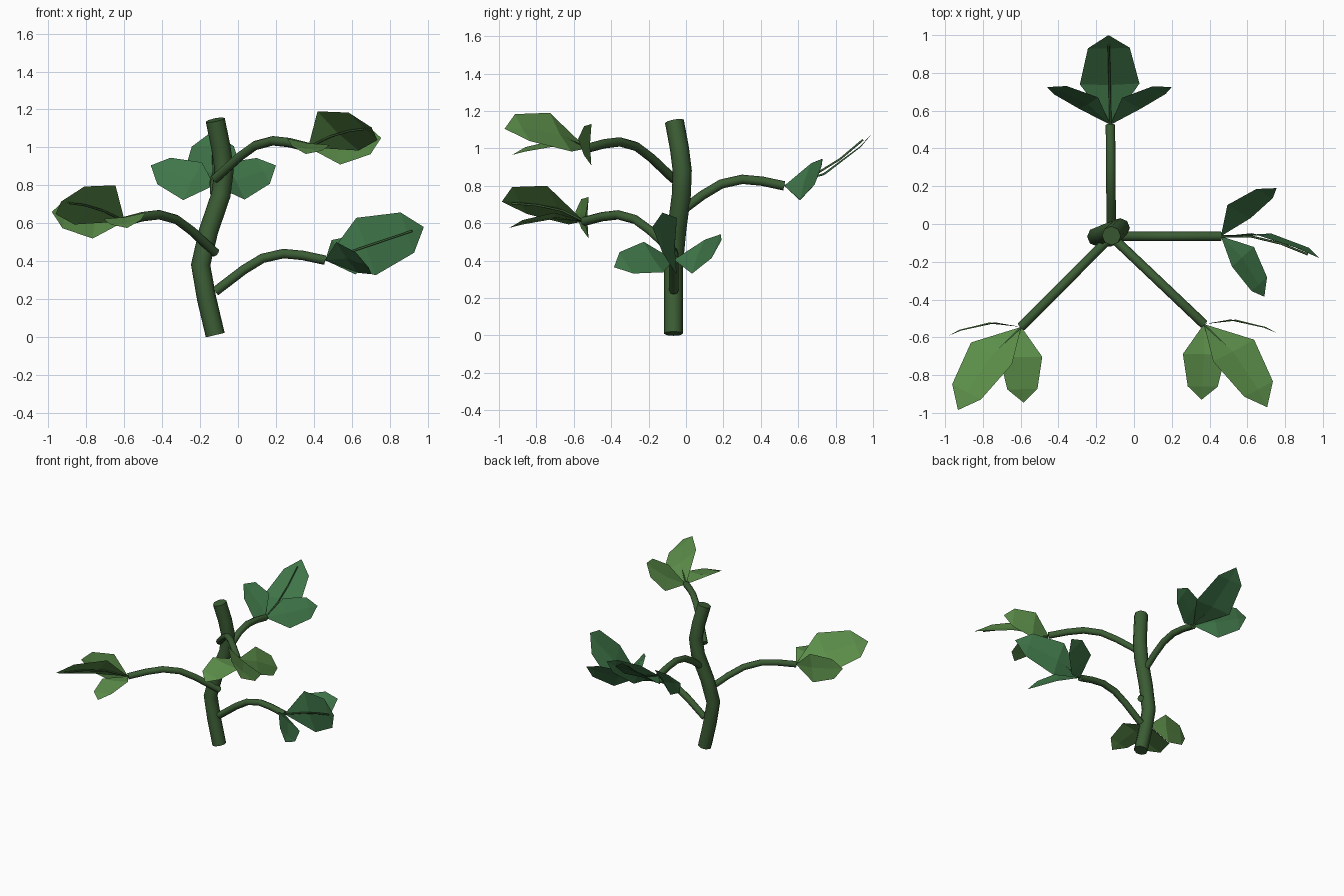
import bpy
from mathutils import Vector as V

if "Cube" in bpy.data.objects:
    bpy.data.objects.remove(bpy.data.objects["Cube"])


def material(name, r, g, b):
    m = bpy.data.materials.new(name)
    m.diffuse_color = (r, g, b, 1)
    m.use_nodes = True
    m.node_tree.nodes["Principled BSDF"].inputs["Base Color"].default_value = m.diffuse_color
    return m


BARK = material("stem_green", 0.045, 0.11, 0.035)
DARK = material("dark_leaf", 0.05, 0.18, 0.065)
LIGHT = material("light_leaf", 0.11, 0.28, 0.07)


def tube(name, points, radius, mat, res=2):
    """Capped faceted tube along a path, turned into a mesh."""
    cu = bpy.data.curves.new(name, 'CURVE')
    cu.dimensions = '3D'
    cu.bevel_depth = radius
    cu.bevel_resolution = res
    cu.use_fill_caps = True
    sp = cu.splines.new('POLY')
    sp.points.add(len(points) - 1)
    for p, co in zip(sp.points, points):
        p.co = (*co, 1)
    tmp = bpy.data.objects.new(name, cu)
    bpy.context.collection.objects.link(tmp)
    dg = bpy.context.evaluated_depsgraph_get()
    me = bpy.data.meshes.new_from_object(tmp.evaluated_get(dg))
    bpy.data.objects.remove(tmp)
    me.materials.clear()
    me.materials.append(mat)
    ob = bpy.data.objects.new(name, me)
    bpy.context.collection.objects.link(ob)
    return ob


def lobe(name, base, d, side, mat, rib):
    """Pointed leaf lobe: d runs base to tip, side gives the width direction."""
    d, side = V(d), V(side)
    n = d.cross(side).normalized()
    p = n.cross(d).normalized()
    size = d.length

    def at(s, w, b):
        return base + d * s + p * (w * size) + n * (b * size)

    verts = [at(0, 0, 0), at(.39, 0, .09), at(.82, 0, .05), at(1, 0, 0),
             at(.39, .285, .11), at(.82, .2, .06),
             at(.39, -.285, .11), at(.82, -.2, .06)]
    faces = [(0, 4, 1), (1, 4, 5, 2), (2, 5, 3),
             (0, 1, 6), (1, 2, 7, 6), (2, 3, 7)]
    me = bpy.data.meshes.new(name)
    me.from_pydata(verts, [], faces)
    me.materials.append(mat)
    bpy.context.collection.objects.link(bpy.data.objects.new(name, me))
    if rib:
        path = [at(0, 0, 0), at(.3, 0, .06), at(.6, 0, .055), at(.88, 0, .01)]
        tube(name + "_rib", path, 0.006, BARK, 1)


# Main stem
tube("stem", [(-.12, -.067, .01), (-.165, -.067, .2), (-.197, -.067, .38),
              (-.155, -.05, .56), (-.09, -.025, .75), (-.073, -.02, .88),
              (-.09, -.035, 1.0), (-.12, -.062, 1.145)], 0.051, BARK)

# Leaf shapes: (tip vector, width direction), middle lobe first
EAST = [((.52, -.115, .175), (.3, 0, -.95)),
        ((.295, .255, .105), (.58, -.26, -.77)),
        ((.23, -.32, -.04), (.5, .47, -.71))]
NORTH = [((-.01, .475, .285), (1, 0, 0)),
         ((-.335, .2, .105), (0, .46, .88)),
         ((.325, .2, .105), (0, -.46, -.88))]
SOUTHEAST = [((.335, -.44, .105), (.62, .43, -.66)),
             ((.385, -.047, .05), (.1, 0, -1)),
             ((-.012, -.4, -.035), (1, 0, -.15))]
# Mirror across x; the width direction flips too, keeping the bulge side
SOUTHWEST = [((-d[0], d[1], d[2]), (s[0], -s[1], -s[2])) for d, s in SOUTHEAST]

# Branch rise along its length: (fraction, height)
ARC = [(0, 0), (.26, .115), (.43, .175), (.62, .2), (.8, .19), (1, .165)]

# Branches with a three-lobed leaf at each end
BRANCHES = [("east", .24, (.46, -.065), EAST, DARK),
            ("southwest", .445, (-.597, -.545), SOUTHWEST, LIGHT),
            ("north", .635, (-.125, .525), NORTH, DARK),
            ("southeast", .835, (.37, -.53), SOUTHEAST, LIGHT)]
for name, z0, end, shapes, mat in BRANCHES:
    path = [V((-.12 + (end[0] + .12) * f, -.065 + (end[1] + .065) * f, z0 + h))
            for f, h in ARC]
    tube("branch_" + name, path, 0.025, BARK)
    for part, (d, s) in zip(("middle", "side_a", "side_b"), shapes):
        lobe(f"leaf_{name}_{part}", path[-1], d, s, mat, part == "middle")
